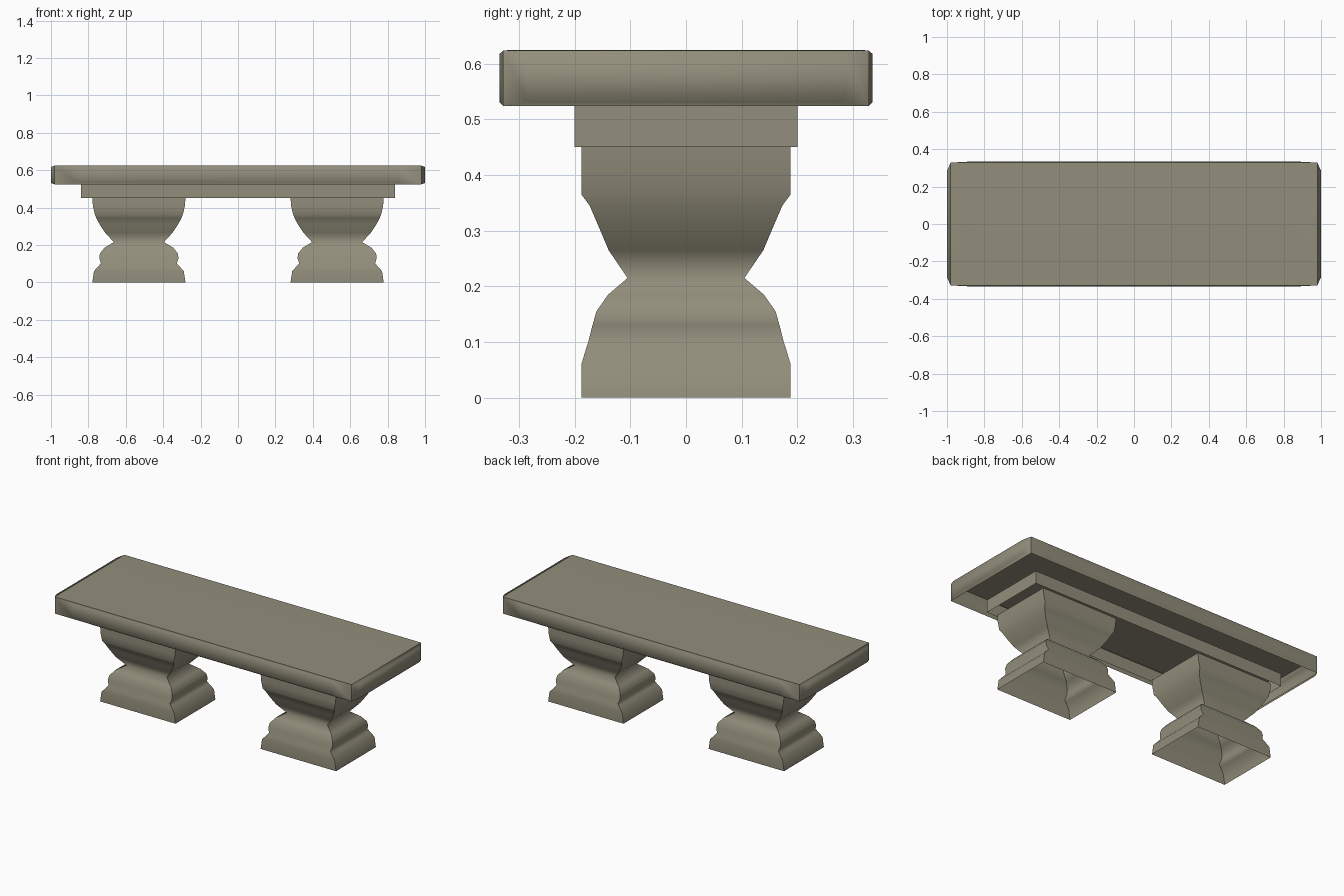
import bpy, bmesh

if "Cube" in bpy.data.objects:
    bpy.data.objects.remove(bpy.data.objects["Cube"])

stone = bpy.data.materials.new("weathered stone")
stone.diffuse_color = (0.29, 0.27, 0.20, 1)
stone.use_nodes = True
stone.node_tree.nodes["Principled BSDF"].inputs["Base Color"].default_value = stone.diffuse_color


def finish(name, bm):
    me = bpy.data.meshes.new(name)
    bm.to_mesh(me)
    bm.free()
    me.materials.append(stone)
    ob = bpy.data.objects.new(name, me)
    bpy.context.collection.objects.link(ob)
    return ob


def rect_shell(name, rings, cx=0.0):
    """Open rectangular tube through rings of (z, half_x, half_y), smooth up its sides."""
    bm = bmesh.new()
    loops = [[bm.verts.new((cx + sx * hx, sy * hy, z))
              for sx, sy in ((-1, -1), (1, -1), (1, 1), (-1, 1))]
             for z, hx, hy in rings]
    for a, b in zip(loops, loops[1:]):
        for i in range(4):
            j = (i + 1) % 4
            bm.faces.new((a[i], a[j], b[j], b[i])).smooth = True
        # vertical corner edges stay crisp
        for i in range(4):
            bm.edges.get((a[i], b[i])).smooth = False
    return finish(name, bm)


# seat: hollow slab, open underneath, each side swelling slightly outward
bm = bmesh.new()
bmesh.ops.create_cube(bm, size=1.96)
bottom = [f for f in bm.faces if f.normal.z < -0.5]
bmesh.ops.delete(bm, geom=bottom, context='FACES_ONLY')
for e in bm.edges:
    e.smooth = False
bm.normal_update()
sides = list(bm.faces)
bmesh.ops.inset_individual(bm, faces=sides, thickness=0.18, depth=0.02)
for e in bm.edges:
    # only the box outline is sharp
    e.smooth = not all(sum(abs(c) > 0.97 for c in v.co) == 3 for v in e.verts)
for f in bm.faces:
    f.smooth = True
for v in bm.verts:
    v.co = (v.co.x, v.co.y * 0.335, v.co.z * 0.051 + 0.574)
bm.normal_update()
finish("seat", bm)

# apron: open frame under the seat
rect_shell("apron", [(0.45, 0.84, 0.2), (0.525, 0.84, 0.2)])

# legs: waisted hollow pedestals (z, half width, half depth)
profile = [
    (0.003, 0.249, 0.188), (0.06, 0.240, 0.188), (0.09, 0.213, 0.179),
    (0.102, 0.203, 0.175), (0.13, 0.212, 0.168), (0.155, 0.208, 0.161),
    (0.185, 0.184, 0.140), (0.215, 0.134, 0.105), (0.265, 0.180, 0.139),
    (0.31, 0.210, 0.158), (0.345, 0.228, 0.173), (0.365, 0.236, 0.188),
    (0.41, 0.246, 0.188), (0.45, 0.249, 0.188),
]
for side, x in (("left", -0.53), ("right", 0.53)):
    rect_shell(side + "_leg", [(max(z - 0.003, 0) if z < 0.01 else z, hx, hy)
                               for z, hx, hy in profile], x)
